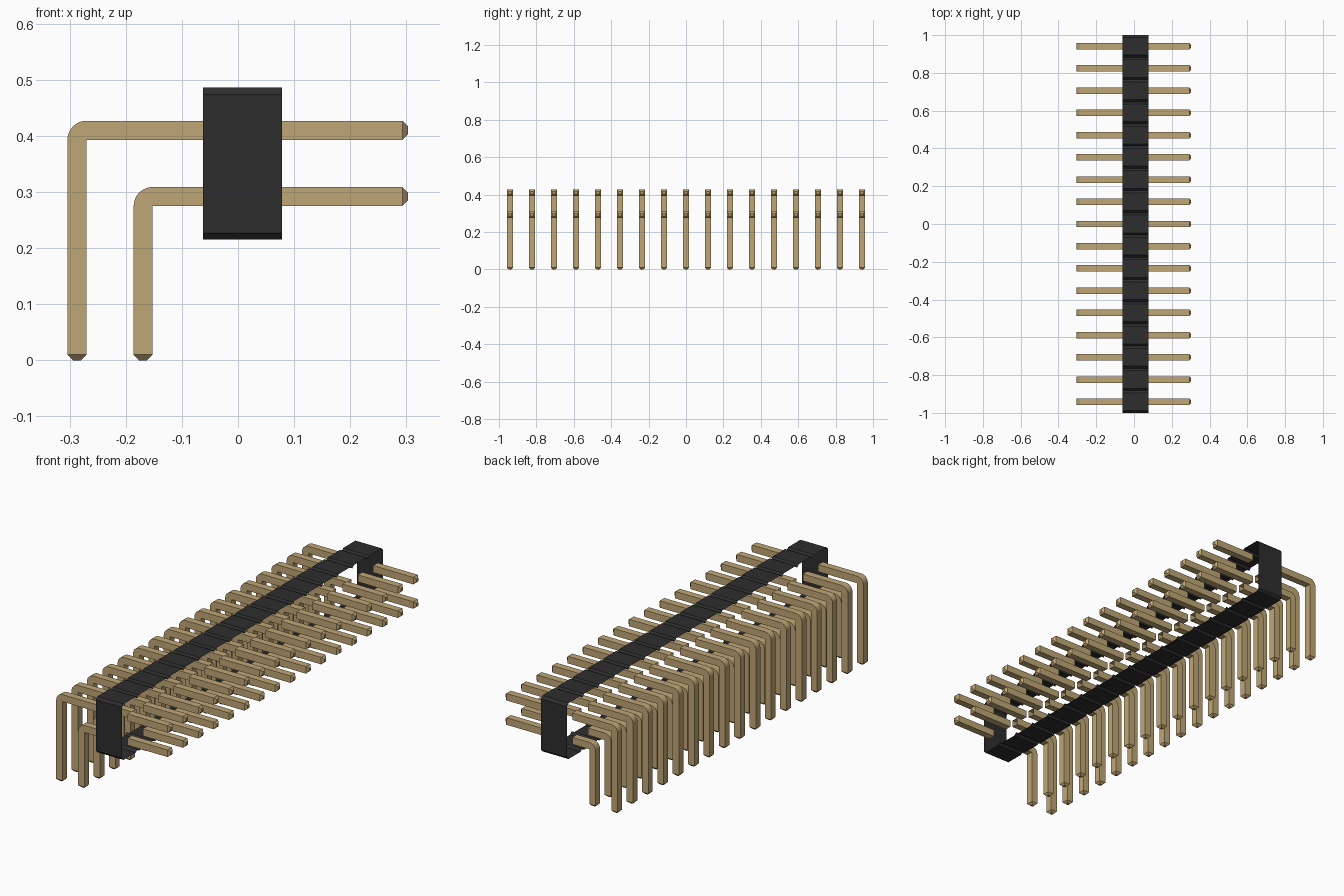
import bpy, bmesh, math
from mathutils import Vector

if "Cube" in bpy.data.objects:
    bpy.data.objects.remove(bpy.data.objects["Cube"], do_unlink=True)

COUNT = 17
PITCH = 2 / COUNT
THICK = 0.034
TIP = 0.01
BODY_LEFT, BODY_RIGHT = 0.078, -0.062
BODY_LOW, BODY_HIGH = 0.215, 0.486
CHAMFER = 0.012


def make_material(name, color, roughness):
    mat = bpy.data.materials.new(name)
    mat.use_nodes = True
    mat.diffuse_color = (*color, 1)
    bsdf = mat.node_tree.nodes["Principled BSDF"]
    bsdf.inputs["Base Color"].default_value = (*color, 1)
    bsdf.inputs["Roughness"].default_value = roughness
    return mat


gold = make_material("pin gold", (0.53, 0.39, 0.18), 0.5)
black = make_material("housing black", (0.027, 0.027, 0.027), 0.6)


def finish(name, bm, mat):
    mesh = bpy.data.meshes.new(name)
    bm.to_mesh(mesh)
    bm.free()
    mesh.materials.append(mat)
    obj = bpy.data.objects.new(name, mesh)
    bpy.context.collection.objects.link(obj)
    return obj


def make_pins(name, sections):
    """Sweep a square bar through (inner, outer) section points, ending in a
    chamfered tip, then repeat it along the header."""
    bm = bmesh.new()
    y0 = -1 + PITCH / 2
    rings = []
    half = THICK / 2
    # chamfered tip beyond the last full section
    inner, outer = Vector(sections[-1][0]), Vector(sections[-1][1])
    before = Vector(sections[-2][0])
    step = (inner - before).normalized() * TIP
    mid = (inner + outer) / 2
    shrink = 1 - 2 * TIP / THICK
    tip = (mid + (inner - mid) * shrink + step, mid + (outer - mid) * shrink + step)
    bars = [(p, q, half) for p, q in sections] + [(*tip, half - TIP)]
    for p, q, w in bars:
        corners = ((p, -w), (q, -w), (q, w), (p, w))
        rings.append([bm.verts.new((c[0], y0 + s, c[1])) for c, s in corners])
    for a, b in zip(rings, rings[1:]):
        for i in range(4):
            j = (i + 1) % 4
            bm.faces.new((a[i], a[j], b[j], b[i]))
    bm.faces.new(rings[-1])
    bmesh.ops.remove_doubles(bm, verts=bm.verts, dist=1e-5)
    bmesh.ops.recalc_face_normals(bm, faces=bm.faces)
    obj = finish(name, bm, gold)
    array = obj.modifiers.new("row", "ARRAY")
    array.count = COUNT
    array.use_relative_offset = False
    array.use_constant_offset = True
    array.constant_offset_displace = (0, PITCH, 0)


# Two rows of straight contacts and bent tails
for row, low, tail in (("upper", 0.393, -0.27), ("lower", 0.275, -0.152)):
    high = low + THICK
    make_pins(row + "_contact_pins",
              [((x, low), (x, high)) for x in (BODY_LEFT, 0.303 - TIP)])
    bend = [((tail, low), (tail - THICK * math.sin(a), low + THICK * math.cos(a)))
            for a in (math.pi / 2 * i / 8 for i in range(9))]
    make_pins(row + "_tail_pins",
              [((BODY_RIGHT, low), (BODY_RIGHT, high))] + bend
              + [((tail, TIP), (tail - THICK, TIP))])

# Housing band: chamfered segments around an open core
upper = []
for k in range(COUNT):
    y = -1 + k * PITCH
    upper += [(y, BODY_HIGH - CHAMFER), (y + CHAMFER, BODY_HIGH),
              (y + PITCH - CHAMFER, BODY_HIGH)]
upper.append((1, BODY_HIGH - CHAMFER))
lower = [(y, BODY_LOW + BODY_HIGH - z) for y, z in reversed(upper)]
bm = bmesh.new()
loops = [[bm.verts.new((x, y, z)) for y, z in upper + lower]
         for x in (BODY_RIGHT, BODY_LEFT)]
a, b = loops
for i in range(len(a)):
    j = (i + 1) % len(a)
    bm.faces.new((a[i], b[i], b[j], a[j]))
bm.normal_update()
# Faces on the top of the band must point up
if sum(f.normal.z for f in bm.faces if f.calc_center_median().z > 0.4) < 0:
    bmesh.ops.reverse_faces(bm, faces=bm.faces)
finish("housing_band", bm, black)
